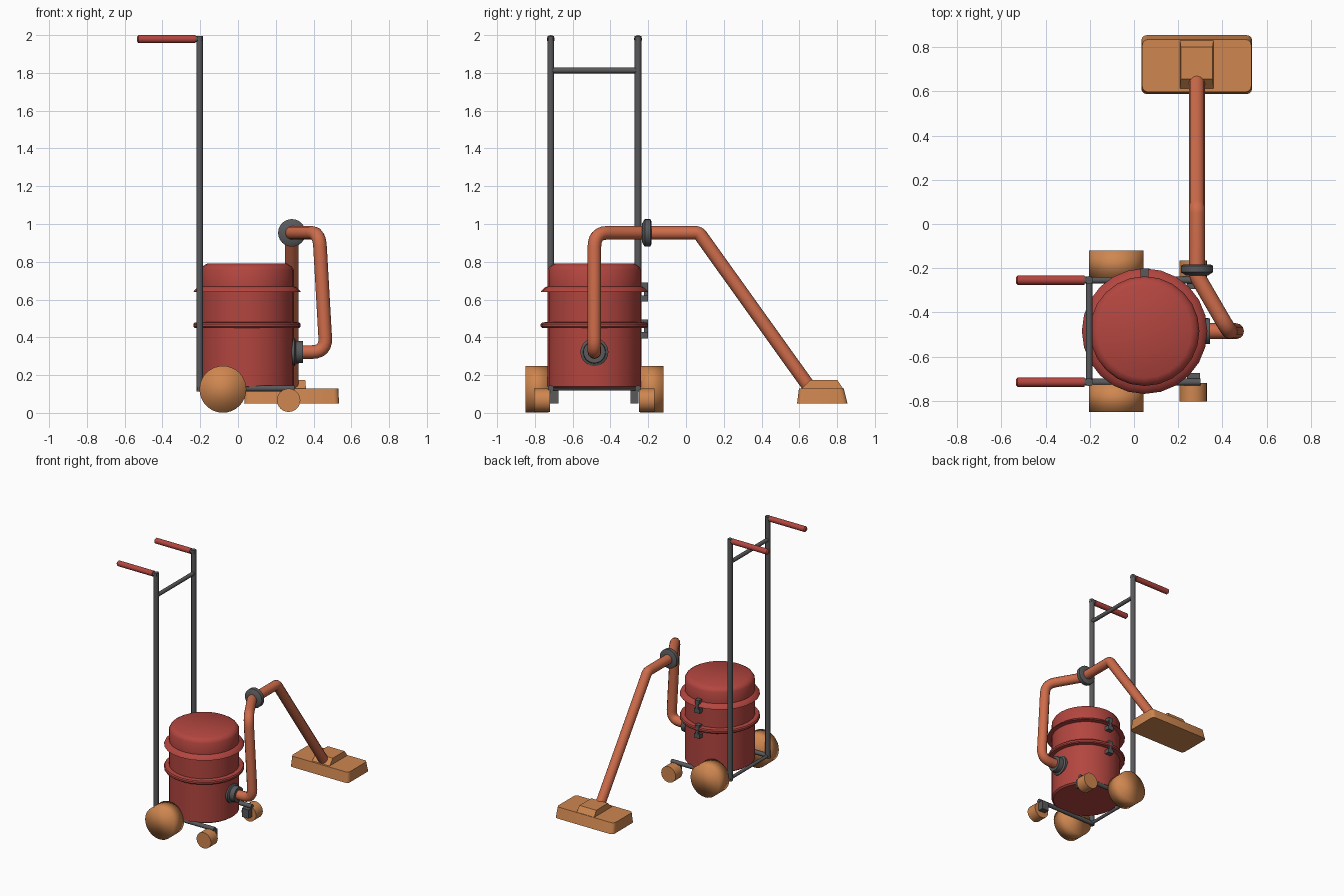
import bpy, bmesh
from math import radians, cos, sin, pi
from mathutils import Vector, Matrix

if "Cube" in bpy.data.objects:
    bpy.data.objects.remove(bpy.data.objects["Cube"])

CY = -0.485  # mid plane of the trolley


def material(name, rgb):
    m = bpy.data.materials.new(name)
    m.diffuse_color = (*rgb, 1)
    m.use_nodes = True
    m.node_tree.nodes["Principled BSDF"].inputs["Base Color"].default_value = m.diffuse_color
    return m


RED = material("red_paint", (0.45, 0.06, 0.05))
HOSE = material("hose_orange", (0.62, 0.15, 0.07))
ORANGE = material("wheel_orange", (0.62, 0.24, 0.08))
GREY = material("dark_grey", (0.1, 0.1, 0.105))


def finish(ob, mat, angle=35):
    ob.data.materials.append(mat)
    bpy.ops.object.select_all(action='DESELECT')
    bpy.context.view_layer.objects.active = ob
    ob.select_set(True)
    if angle:
        bpy.ops.object.shade_smooth_by_angle(angle=radians(angle))
    return ob


def mesh_object(name, bm, mat, angle=35):
    bmesh.ops.recalc_face_normals(bm, faces=bm.faces)
    me = bpy.data.meshes.new(name)
    bm.to_mesh(me)
    bm.free()
    ob = bpy.data.objects.new(name, me)
    bpy.context.collection.objects.link(ob)
    return finish(ob, mat, angle)


def lathe(name, profile, origin, axis, mat, n=24, angle=35):
    """Spin (radius, height) pairs around an axis, closing both ends."""
    bm = bmesh.new()
    rot = Vector((0, 0, 1)).rotation_difference(Vector(axis)).to_matrix()
    rings = [[bm.verts.new(rot @ Vector((r * cos(2 * pi * i / n), r * sin(2 * pi * i / n), h)) + Vector(origin))
              for i in range(n)] for r, h in profile]
    for a, b in zip(rings, rings[1:]):
        for i in range(n):
            bm.faces.new((a[i], a[(i + 1) % n], b[(i + 1) % n], b[i]))
    bm.faces.new(rings[0])
    bm.faces.new(rings[-1])
    return mesh_object(name, bm, mat, angle)


def rod(name, a, b, r, mat, n=12):
    a, b = Vector(a), Vector(b)
    return lathe(name, [(r, 0), (r, (b - a).length)], a, (b - a).normalized(), mat, n)


def box(name, lo, hi, mat, taper=(0, 0, 0), bevel=0.0):
    """Box from corner to corner; taper = top inset on x, -y side and +y side."""
    bm = bmesh.new()
    lo, hi = Vector(lo), Vector(hi)
    bmesh.ops.create_cube(bm, size=1, matrix=Matrix.Translation((lo + hi) / 2) @ Matrix.Diagonal((*(hi - lo), 1)))
    mid = (lo + hi) / 2
    for v in bm.verts:
        if v.co.z > mid.z:
            v.co.x += taper[0] if v.co.x < mid.x else -taper[0]
            v.co.y += taper[1] if v.co.y < mid.y else -taper[2]
    if bevel:
        edges = [e for e in bm.edges if abs(e.verts[0].co.z - e.verts[1].co.z) > 0.01]
        bmesh.ops.bevel(bm, geom=edges, offset=bevel, segments=3, affect='EDGES', profile=0.5)
    return mesh_object(name, bm, mat, 30)


def tube(name, pts, r, mat, fillets):
    """Round tube along a path with rounded corners."""
    pts = [Vector(p) for p in pts]
    path = [pts[0]]
    for p, c, q, d in zip(pts, pts[1:], pts[2:], fillets):
        a, b = c + (p - c).normalized() * d, c + (q - c).normalized() * d
        path += [a.lerp(c, t).lerp(c.lerp(b, t), t) for t in [i / 6 for i in range(7)]]
    path.append(pts[-1])
    cu = bpy.data.curves.new(name, 'CURVE')
    cu.dimensions = '3D'
    cu.bevel_depth, cu.bevel_resolution, cu.use_fill_caps = r, 4, True
    sp = cu.splines.new('POLY')
    sp.points.add(len(path) - 1)
    for s, p in zip(sp.points, path):
        s.co = (*p, 1)
    ob = bpy.data.objects.new(name, cu)
    bpy.context.collection.objects.link(ob)
    bpy.ops.object.select_all(action='DESELECT')
    bpy.context.view_layer.objects.active = ob
    ob.select_set(True)
    bpy.ops.object.convert(target='MESH')
    return finish(bpy.context.view_layer.objects.active, mat, 50)


# Barrel with two flared bands and a rounded lid
lathe("barrel", [(0.235, 0.13), (0.248, 0.14), (0.248, 0.45), (0.278, 0.45), (0.284, 0.457), (0.284, 0.47),
                 (0.278, 0.478), (0.248, 0.482), (0.248, 0.64), (0.284, 0.64), (0.28, 0.648), (0.262, 0.664),
                 (0.248, 0.67), (0.248, 0.757), (0.236, 0.776), (0.212, 0.79)], (0.048, CY, 0), (0, 0, 1), RED)

# Latches on the back of the barrel
for i, z in enumerate((0.59, 0.395)):
    box(f"latch_hook_{i}", (0.03, -0.25, z + 0.07), (0.066, -0.202, z + 0.1), GREY)
    box(f"latch_plate_{i}", (0.036, -0.222, z + 0.02), (0.06, -0.202, z + 0.09), GREY)
    box(f"latch_base_{i}", (0.025, -0.25, z), (0.071, -0.202, z + 0.032), GREY)

# Trolley sides, mirrored about the mid plane
for side, s in (("front", -1), ("back", 1)):
    y = CY + s * 0.231
    rod(f"{side}_post", (-0.203, y, 0.113), (-0.203, y, 1.995), 0.018, GREY)
    rod(f"{side}_base_bar", (-0.215, y, 0.13), (0.30, y, 0.13), 0.016, GREY)
    rod(f"{side}_handle_tube", (-0.25, y, 1.98), (-0.19, y, 1.98), 0.016, GREY)
    lathe(f"{side}_grip", [(0.012, 0), (0.021, 0.008), (0.021, 0.31)], (-0.535, y, 1.979), (1, 0, 0), RED, 16)
    lathe(f"{side}_big_wheel", [(0.124, -0.062), (0.124, 0.062)], (-0.08, CY + s * 0.304, 0.125),
          (0, 1, 0), ORANGE, 32, 180)
    lathe(f"{side}_caster", [(0.062, -0.042), (0.062, 0.042)], (0.268, CY + s * 0.277, 0.067), (0, 1, 0), ORANGE)
    ya, yb = sorted((CY + s * 0.19, CY + s * 0.234))
    box(f"{side}_caster_bracket", (0.24, ya, 0.05), (0.298, yb, 0.118), GREY)

# Cross bars
rod("upper_cross_bar", (-0.203, -0.716, 1.813), (-0.203, -0.254, 1.813), 0.015, GREY)
rod("lower_cross_bar", (-0.203, -0.716, 0.13), (-0.203, -0.254, 0.13), 0.012, GREY)

# Hose, wand and their collars
tube("hose", [(0.27, CY, 0.322), (0.466, CY, 0.322), (0.43, CY, 0.953), (0.285, -0.235, 0.953),
              (0.285, -0.19, 0.953)], 0.036, HOSE, (0.075, 0.075, 0.02))
tube("wand", [(0.285, -0.21, 0.953), (0.285, 0.068, 0.953), (0.285, 0.65, 0.14)], 0.036, HOSE, (0.02,))
lathe("hose_port", [(0.074, -0.03), (0.074, 0.005), (0.06, 0.012), (0.058, 0.05), (0.04, 0.05)],
      (0.295, CY, 0.322), (1, 0, 0), GREY)
lathe("wand_collar", [(0.05, -0.024), (0.073, -0.009), (0.073, 0.02), (0.06, 0.026)],
      (0.285, -0.209, 0.953), (0, 1, 0), GREY)

# Floor nozzle
box("nozzle_base", (0.033, 0.588, 0.05), (0.535, 0.855, 0.13), ORANGE, (0.004, 0.01, 0.02), 0.025)
box("nozzle_hump", (0.208, 0.612, 0.128), (0.36, 0.832, 0.173), ORANGE, (0.004, 0.045, 0.03))
